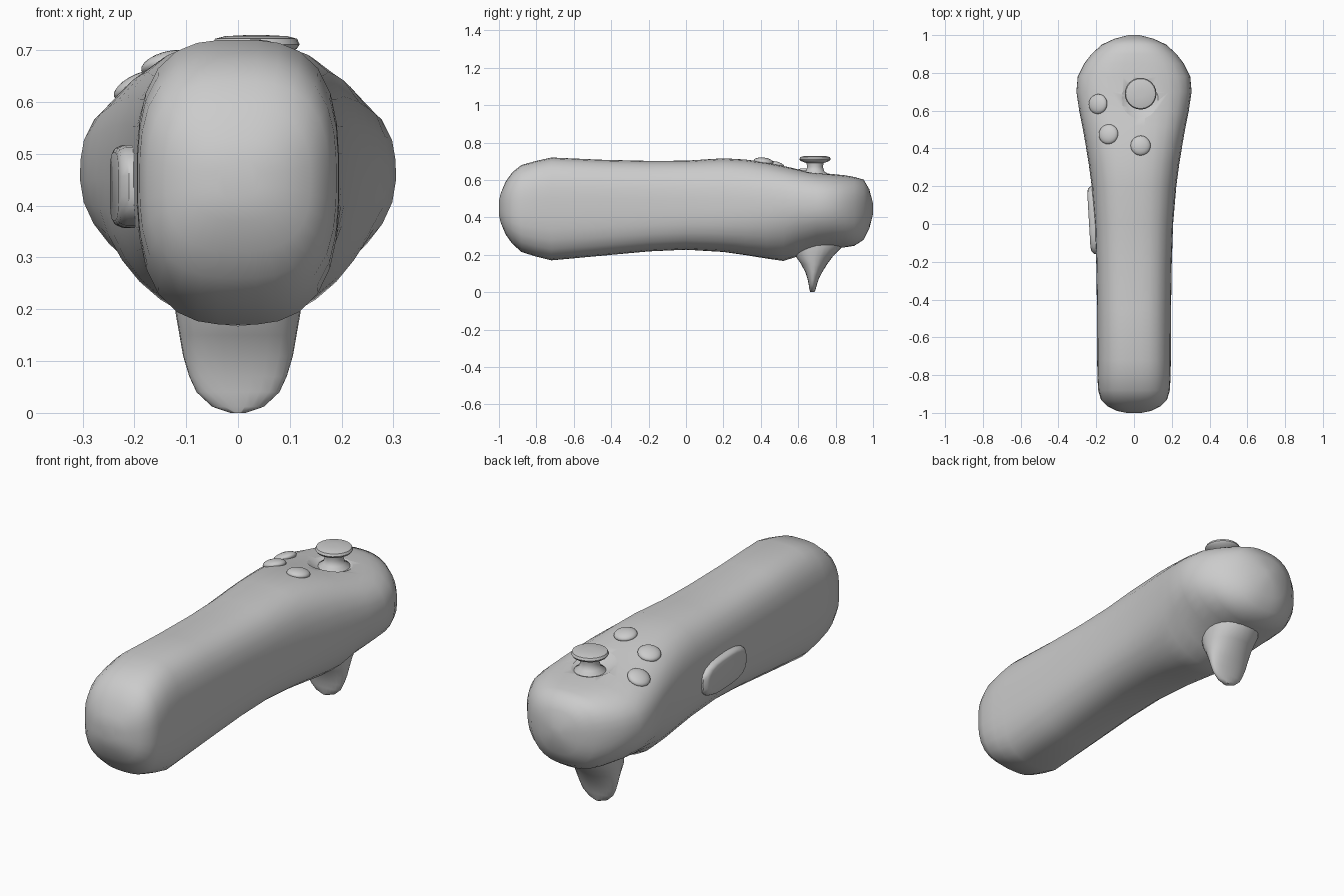
import bpy, bmesh
from math import cos, sin, pi, radians
from mathutils import Vector
from mathutils.bvhtree import BVHTree

if "Cube" in bpy.data.objects:
    bpy.data.objects.remove(bpy.data.objects["Cube"])


def finish(bm, name, angle=50):
    bmesh.ops.recalc_face_normals(bm, faces=bm.faces)
    mesh = bpy.data.meshes.new(name)
    bm.to_mesh(mesh)
    bm.free()
    obj = bpy.data.objects.new(name, mesh)
    bpy.context.collection.objects.link(obj)
    bpy.ops.object.select_all(action='DESELECT')
    obj.select_set(True)
    bpy.context.view_layer.objects.active = obj
    bpy.ops.object.shade_smooth_by_angle(angle=radians(angle))
    return obj


def loft(rings):
    bm = bmesh.new()
    loops = [[bm.verts.new(p) for p in ring] for ring in rings]
    n = len(loops[0])
    for a, b in zip(loops, loops[1:]):
        for i in range(n):
            j = (i + 1) % n
            bm.faces.new((a[i], a[j], b[j], b[i]))
    bm.faces.new(loops[0][::-1])
    bm.faces.new(loops[-1])
    bmesh.ops.recalc_face_normals(bm, faces=bm.faces)
    return bm


def rounded(n, w, up, down, e_up, e_down):
    """Superellipse outline with separate upper and lower halves."""
    pts = []
    for i in range(n):
        c, s = cos(2 * pi * i / n), sin(2 * pi * i / n)
        h, e = (up, e_up) if s >= 0 else (down, e_down)
        k = (abs(c) ** e + abs(s) ** e) ** (-1 / e)
        pts.append((w * c * k, h * s * k))
    return pts


# Body: y, half width, bottom z, top z, roundness above, roundness below
sections = [
    (-1.0, 0.04, 0.41, 0.49, 2.5, 2.5), (-0.99, 0.09, 0.37, 0.53, 2.6, 2.6),
    (-0.965, 0.14, 0.31, 0.59, 2.7, 2.7), (-0.93, 0.175, 0.26, 0.64, 2.8, 2.8),
    (-0.88, 0.19, 0.215, 0.68, 2.9, 2.8), (-0.80, 0.194, 0.19, 0.702, 3, 2.9),
    (-0.72, 0.195, 0.17, 0.72, 3, 2.9), (-0.45, 0.196, 0.195, 0.708, 3, 2.9),
    (-0.2, 0.2, 0.218, 0.702, 3, 2.8), (0.0, 0.207, 0.227, 0.703, 3, 2.7),
    (0.2, 0.224, 0.215, 0.716, 2.8, 2.5), (0.32, 0.24, 0.198, 0.709, 2.8, 2.3),
    (0.43, 0.258, 0.18, 0.694, 2.9, 2.1), (0.52, 0.274, 0.167, 0.675, 3, 1.9),
    (0.6, 0.29, 0.192, 0.657, 3, 1.8), (0.7, 0.305, 0.225, 0.64, 2.9, 1.9),
    (0.78, 0.298, 0.238, 0.632, 2.8, 2), (0.85, 0.263, 0.24, 0.625, 2.7, 2.1),
    (0.9, 0.225, 0.248, 0.616, 2.6, 2.3), (0.95, 0.17, 0.28, 0.602, 2.5, 2.4),
    (0.98, 0.105, 0.34, 0.55, 2.4, 2.4), (1.0, 0.03, 0.42, 0.475, 2.2, 2.2)]
rings = []
for y, w, zb, zt, eu, ed in sections:
    outline = rounded(32, w, zt - 0.45, 0.45 - zb, eu, ed)
    rings.append([(x, y, 0.45 + z) for x, z in outline])
bm = loft(rings)
tree = BVHTree.FromBMesh(bm)
body = finish(bm, "controller_body", 60)

# Shallow dish around the thumbstick
stick = Vector((0.035, 0.69, 0))
bm = bmesh.new()
bmesh.ops.create_uvsphere(bm, u_segments=32, v_segments=24, radius=0.2)
bmesh.ops.translate(bm, verts=bm.verts, vec=stick + Vector((0, 0.0, 0.815)))
cutter = finish(bm, "dish_cutter")
cutter.hide_render = True
cutter.hide_set(True)
cut = body.modifiers.new("dish", 'BOOLEAN')
cut.operation = 'DIFFERENCE'
cut.object = cutter
cut.solver = 'EXACT'

# Thumbstick: turned profile (radius, height)
profile = [(0.08, 0.6), (0.07, 0.632), (0.05, 0.645), (0.042, 0.67), (0.046, 0.69),
           (0.078, 0.702), (0.084, 0.711), (0.079, 0.722), (0.06, 0.727), (0.02, 0.729)]
finish(loft([[(stick.x + r * cos(2 * pi * i / 24), stick.y + r * sin(2 * pi * i / 24), z)
              for i in range(24)] for r, z in profile]), "thumbstick")

# Face buttons: flattened domes following the top surface
for i, (x, y) in enumerate([(-0.19, 0.635), (-0.135, 0.475), (0.035, 0.415)]):
    hit, normal, _, _ = tree.ray_cast(Vector((x, y, 2)), Vector((0, 0, -1)))
    bm = bmesh.new()
    bmesh.ops.create_uvsphere(bm, u_segments=20, v_segments=12, radius=0.053)
    bmesh.ops.scale(bm, verts=bm.verts, vec=(1, 1, 0.42))
    button = finish(bm, f"face_button_{i + 1}")
    button.rotation_euler = Vector((0, 0, 1)).rotation_difference(normal).to_euler()
    button.location = hit + normal * 0.002

# Grip button on the left side, wedge-shaped towards the head
rings = []
for size, out in [(1, -0.05), (1, 0.015), (0.93, 0.028), (0.82, 0.033)]:
    ring = []
    for a, b in rounded(24, 0.178 * size, 0.08 * size, 0.08 * size, 3.2, 3.2):
        ring.append((-0.206 - 0.058 * a - out, 0.02 + a, 0.437 + b))
    rings.append(ring)
finish(loft(rings), "grip_button", 40)

# Trigger: z, half width, rear y, front y
levels = [(0.34, 0.13, 0.57, 0.86), (0.245, 0.127, 0.572, 0.84), (0.19, 0.12, 0.588, 0.785),
          (0.15, 0.113, 0.615, 0.755), (0.11, 0.106, 0.637, 0.73), (0.07, 0.094, 0.65, 0.71),
          (0.04, 0.08, 0.656, 0.7), (0.012, 0.05, 0.66, 0.692), (0.0, 0.015, 0.665, 0.687)]
rings = []
for z, w, y0, y1 in levels:
    d = (y1 - y0) / 2
    rings.append([(a, (y0 + y1) / 2 + b, z) for a, b in rounded(24, w, d, d, 2, 2.4)])
finish(loft(rings), "trigger")
